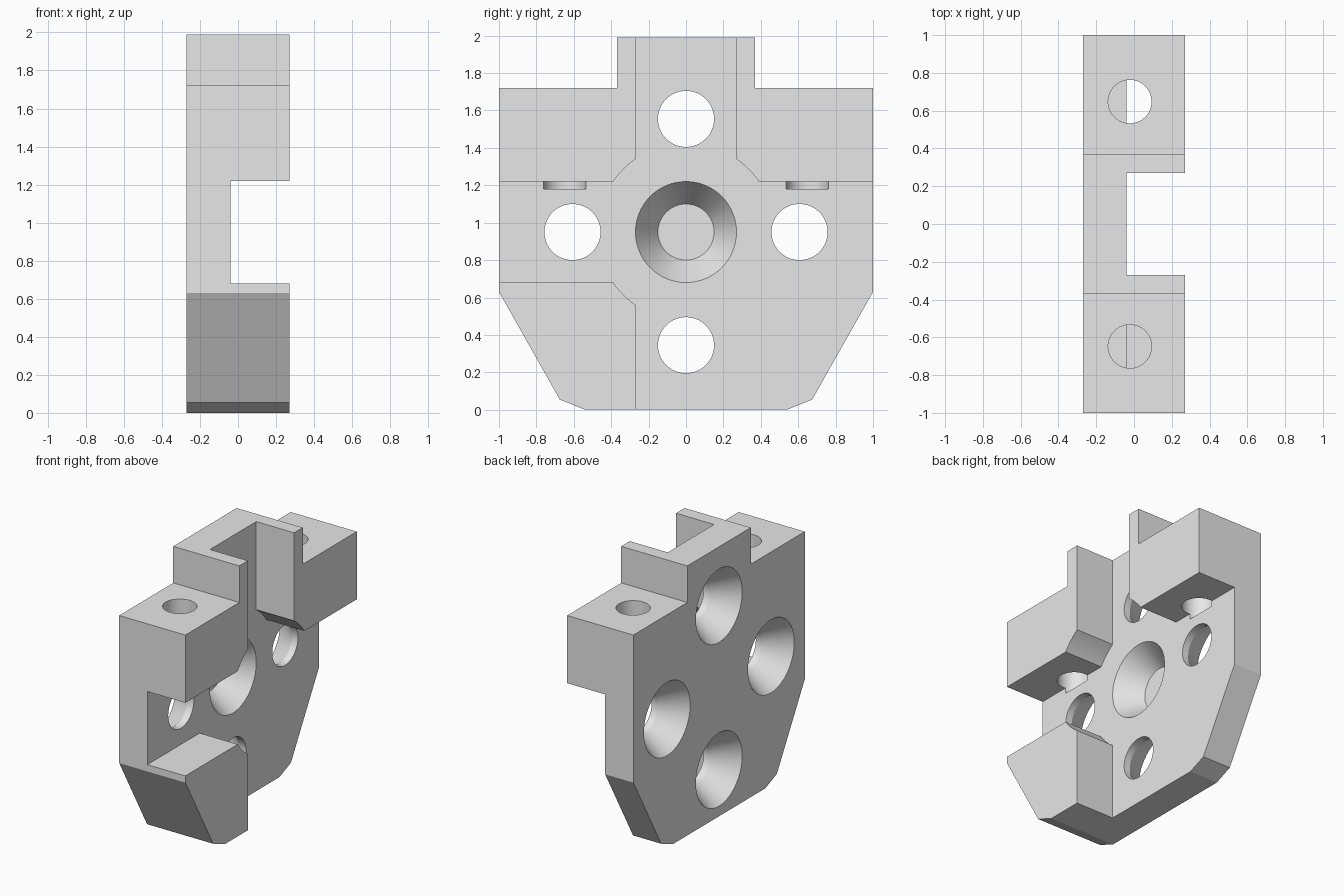
import bpy, bmesh, math
from mathutils import Matrix

cube = bpy.data.objects.get("Cube")
if cube:
    bpy.data.objects.remove(cube, do_unlink=True)

BACK, FLOOR, FACE = -0.27, -0.04, 0.27   # x of back, pocket floor, front of blocks
CZ = 0.95                                # height of the central hole
SINK, BORE, DEPTH = 0.27, 0.15, 0.18     # countersink radii and depth

grey = bpy.data.materials.new("light grey")
grey.use_nodes = True
grey.diffuse_color = (0.8, 0.8, 0.8, 1)
grey.node_tree.nodes["Principled BSDF"].inputs["Base Color"].default_value = (0.8, 0.8, 0.8, 1)


def loft(name, rings):
    """Closed solid skinned through rings of equal point count."""
    bm = bmesh.new()
    loops = [[bm.verts.new(p) for p in ring] for ring in rings]
    n = len(loops[0])
    for a, b in zip(loops, loops[1:]):
        for i in range(n):
            j = (i + 1) % n
            bm.faces.new((a[i], a[j], b[j], b[i]))
    bm.faces.new(loops[0][::-1])
    bm.faces.new(loops[-1])
    bmesh.ops.recalc_face_normals(bm, faces=bm.faces)
    mesh = bpy.data.meshes.new(name)
    bm.to_mesh(mesh)
    bm.free()
    mesh.materials.append(grey)
    obj = bpy.data.objects.new(name, mesh)
    bpy.context.collection.objects.link(obj)
    return obj


def extrude(name, profile, x0, x1):
    return loft(name, [[(x, y, z) for y, z in profile] for x in (x0, x1)])


def turned(name, y, z, steps, sides=64):
    """Solid of revolution along x from (x, radius) steps."""
    angles = [2 * math.pi * i / sides for i in range(sides)]
    return loft(name, [[(x, y + r * math.cos(a), z + r * math.sin(a)) for a in angles]
                       for x, r in steps])


def arc(start, end, n=6, r=0.474):
    """Relief arc around the central hole, in degrees."""
    return [(r * math.cos(math.radians(start + (end - start) * i / n)),
             CZ + r * math.sin(math.radians(start + (end - start) * i / n)))
            for i in range(n + 1)]


# Full-thickness body from its side outline
half = [(0.54, 0), (0.675, 0.055), (1, 0.63), (1, 1.72), (0.37, 1.72), (0.37, 1.99)]
body = extrude("bracket_body", half + [(-y, z) for y, z in reversed(half)], BACK, FACE)

# Pocket leaving two upper blocks with walls and one lower block
A = 34.72
pocket = ([(-0.27, -0.1), (1.1, -0.1), (1.1, 1.22)] + arc(A, 90 - A)
          + [(0.27, 2.1), (-0.27, 2.1)] + arc(90 + A, 180 - A)
          + [(-1.1, 1.22), (-1.1, 0.68)] + arc(180 + A, 270 - A))
cutters = [extrude("pocket_cutter", pocket, FLOOR, 0.4)]

# Four screw holes countersunk from the back
for y, z in ((0, 1.555), (0, 0.345), (0.607, CZ), (-0.607, CZ)):
    cutters.append(turned("screw_hole_cutter", y, z, [
        (BACK - 0.05, SINK), (BACK, SINK), (BACK + DEPTH, BORE), (FLOOR + 0.05, BORE)]))

# Blind conical seat in the pocket floor
cutters.append(turned("seat_cutter", 0, CZ, [
    (FLOOR + 0.05, SINK), (FLOOR, SINK), (FLOOR - DEPTH, BORE)]))

# Vertical holes through the upper blocks
for y in (-0.648, 0.648):
    hole = turned("vertical_hole_cutter", 0, 0, [(1.18, 0.115), (1.85, 0.115)])
    hole.data.transform(Matrix.Translation((-0.022, y, 0)) @ Matrix.Rotation(-math.pi / 2, 4, 'Y'))
    cutters.append(hole)

# Cut everything, then clear the cutters away
bpy.context.view_layer.objects.active = body
for cutter in cutters:
    cutter.hide_render = True
    mod = body.modifiers.new("cut", 'BOOLEAN')
    mod.operation = 'DIFFERENCE'
    mod.solver = 'EXACT'
    mod.object = cutter
    bpy.ops.object.modifier_apply(modifier=mod.name)
    bpy.data.objects.remove(cutter, do_unlink=True)

# Smooth the round holes, keep the edges crisp
bpy.ops.object.select_all(action='DESELECT')
body.select_set(True)
bpy.ops.object.shade_smooth_by_angle(angle=math.radians(15))
